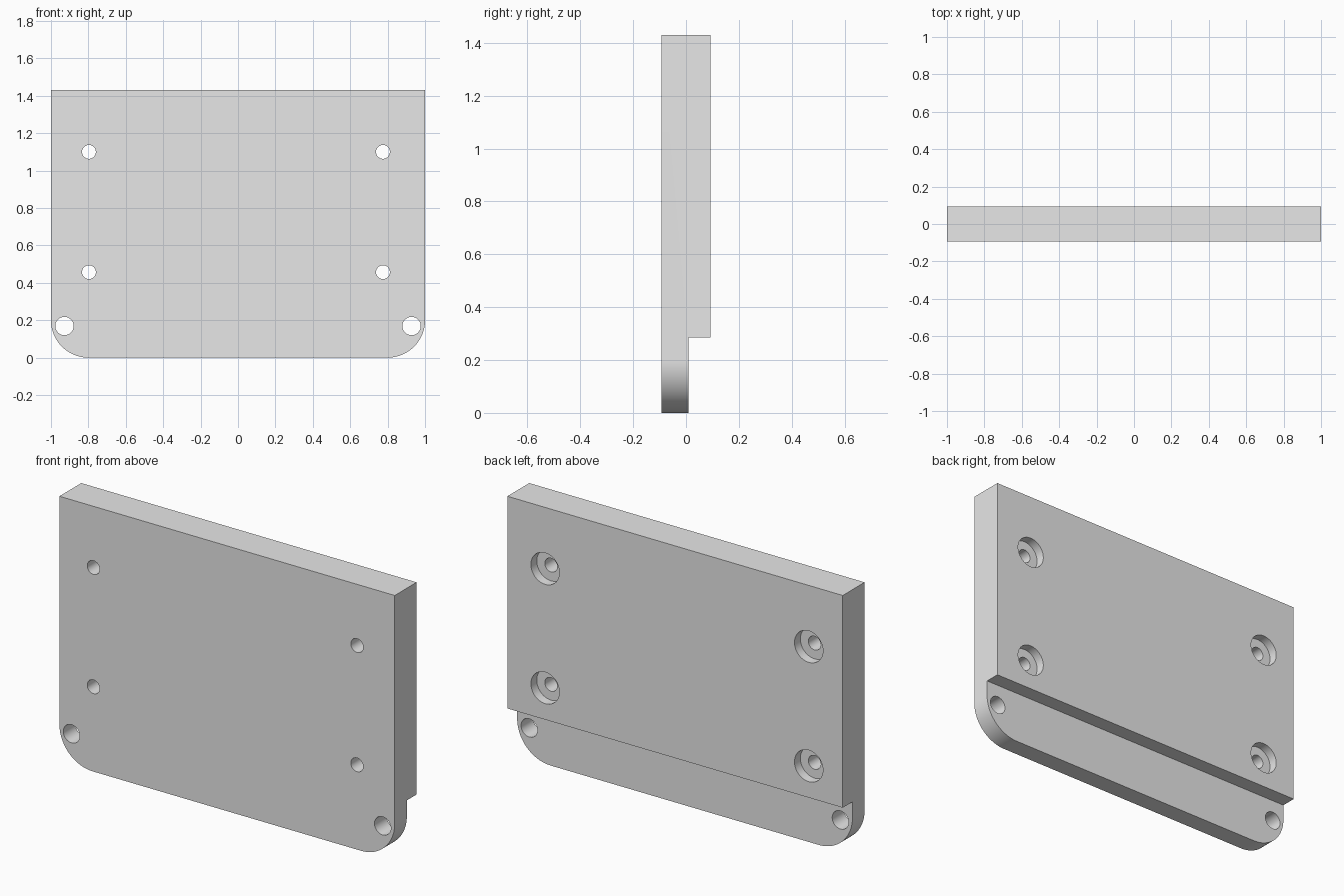
import bpy
import bmesh
from math import radians
from mathutils import Matrix

default_cube = bpy.data.objects.get("Cube")
if default_cube:
    bpy.data.objects.remove(default_cube, do_unlink=True)

# Overall dimensions
HALF_X, HALF_Y, HEIGHT = 1.0, 0.093, 1.43
LIP_Y, LIP_Z = 0.01, 0.286
CORNER = 0.2
SCREW_X, SCREW_Z = (-0.797, 0.775), (0.457, 1.10)

grey = bpy.data.materials.new("light_grey")
grey.use_nodes = True
colour = (0.8, 0.8, 0.8, 1.0)
grey.diffuse_color = colour
grey.node_tree.nodes["Principled BSDF"].inputs["Base Color"].default_value = colour


def make_object(name, bm):
    bmesh.ops.recalc_face_normals(bm, faces=bm.faces)
    mesh = bpy.data.meshes.new(name)
    bm.to_mesh(mesh)
    bm.free()
    mesh.materials.append(grey)
    obj = bpy.data.objects.new(name, mesh)
    bpy.context.collection.objects.link(obj)
    return obj


def add_bore(bm, x, z, radius, y_start, y_end):
    """Cylinder along y between two depths."""
    place = (Matrix.Translation((x, (y_start + y_end) / 2, z))
             @ Matrix.Rotation(radians(90), 4, "X"))
    bmesh.ops.create_cone(bm, cap_ends=True, segments=48, radius1=radius,
                          radius2=radius, depth=y_end - y_start, matrix=place)


# Plate: stepped side profile swept across the width
profile = [(-HALF_Y, 0), (LIP_Y, 0), (LIP_Y, LIP_Z),
           (HALF_Y, LIP_Z), (HALF_Y, HEIGHT), (-HALF_Y, HEIGHT)]
bm = bmesh.new()
side = bm.faces.new([bm.verts.new((-HALF_X, y, z)) for y, z in profile])
swept = bmesh.ops.extrude_face_region(bm, geom=[side])["geom"]
bmesh.ops.translate(bm, vec=(2 * HALF_X, 0, 0),
                    verts=[v for v in swept if isinstance(v, bmesh.types.BMVert)])

# Rounded lower corners
corners = [e for e in bm.edges
           if all(v.co.z < 0.001 for v in e.verts)
           and abs(e.verts[0].co.x - e.verts[1].co.x) < 0.001]
bmesh.ops.bevel(bm, geom=corners, offset=CORNER, offset_type="OFFSET",
                segments=24, profile=0.5, affect="EDGES")
plate = make_object("mounting_plate", bm)

# Through holes: four screw holes and two larger lip holes
bores = bmesh.new()
recesses = bmesh.new()
for x in SCREW_X:
    for z in SCREW_Z:
        add_bore(bores, x, z, 0.037, -0.3, 0.3)
        add_bore(recesses, x, z, 0.085, HALF_Y - 0.05, 0.3)
for sign in (-1, 1):
    add_bore(bores, sign * 0.928, 0.169, 0.049, -0.3, 0.3)

cutters = [make_object("hole_cutter", bores),
           make_object("screw_head_recess_cutter", recesses)]

bpy.ops.object.select_all(action="DESELECT")
bpy.context.view_layer.objects.active = plate
plate.select_set(True)
for cutter in cutters:
    cut = plate.modifiers.new(cutter.name, "BOOLEAN")
    cut.operation = "DIFFERENCE"
    cut.solver = "EXACT"
    cut.object = cutter
    bpy.ops.object.modifier_apply(modifier=cut.name)
for cutter in cutters:
    bpy.data.objects.remove(cutter, do_unlink=True)

bpy.ops.object.shade_smooth_by_angle(angle=radians(30))
